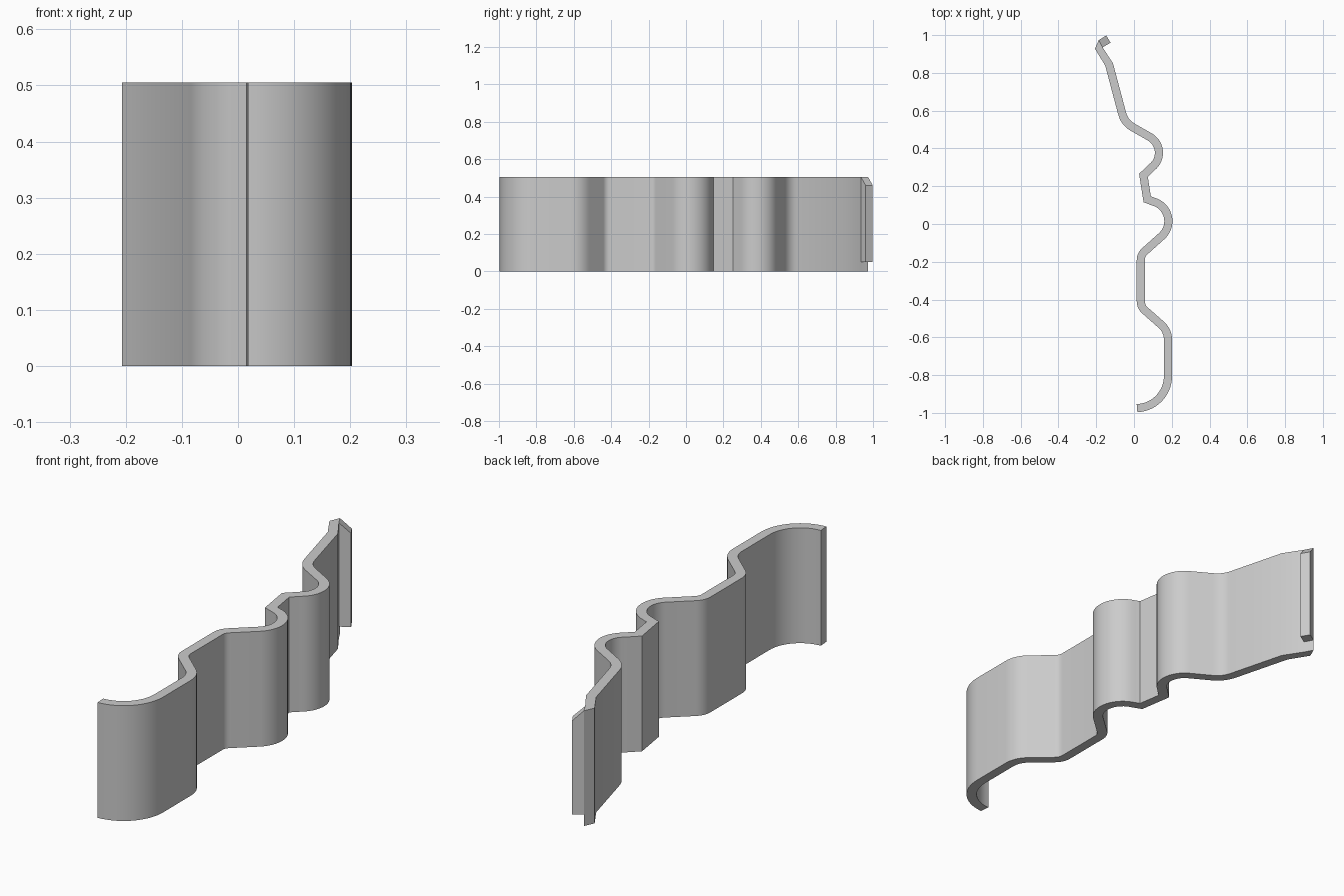
import bpy
import bmesh
from math import cos, sin, radians
from mathutils import Vector

HEIGHT = 0.505
HALF = 0.0215  # half the wall thickness

cube = bpy.data.objects.get("Cube")
if cube:
    bpy.data.objects.remove(cube, do_unlink=True)

grey = bpy.data.materials.new("plain grey")
grey.use_nodes = True
grey.diffuse_color = (0.6, 0.6, 0.6, 1)
grey.node_tree.nodes["Principled BSDF"].inputs["Base Color"].default_value = (0.6, 0.6, 0.6, 1)


def arc(cx, cy, r, start, end, steps=16):
    """Points along a circular arc, angles in degrees."""
    angles = [radians(start + (end - start) * i / steps) for i in range(steps + 1)]
    return [Vector((cx + r * cos(a), cy + r * sin(a))) for a in angles]


def bend(before, corner, after, trim, steps=8):
    """Rounded corner that starts and ends at the trim distance."""
    b, c, a = Vector(before), Vector(corner), Vector(after)
    p = c + (b - c).normalized() * trim
    q = c + (a - c).normalized() * trim
    return [p * (1 - t) ** 2 + c * 2 * t * (1 - t) + q * t ** 2
            for t in (i / steps for i in range(steps + 1))]


def offset(path, dist):
    """Mitred offset to the left of the path."""
    out = []
    for i, p in enumerate(path):
        d0 = (p - path[i - 1]).normalized() if i else None
        d1 = (path[i + 1] - p).normalized() if i < len(path) - 1 else None
        d0, d1 = d0 or d1, d1 or d0
        n0, n1 = Vector((-d0.y, d0.x)), Vector((-d1.y, d1.x))
        m = (n0 + n1).normalized()
        out.append(p + m * dist / m.dot(n0))
    return out


def prism(name, outline, low, high):
    """Closed outline between two heights; high may be one value per point."""
    highs = high if isinstance(high, list) else [high] * len(outline)
    bm = bmesh.new()
    bottom = [bm.verts.new((p[0], p[1], low)) for p in outline]
    top = [bm.verts.new((p[0], p[1], h)) for p, h in zip(outline, highs)]
    bm.faces.new(bottom)
    bm.faces.new(top)
    for i in range(len(outline)):
        j = (i + 1) % len(outline)
        bm.faces.new((bottom[i], bottom[j], top[j], top[i]))
    bmesh.ops.recalc_face_normals(bm, faces=bm.faces)
    mesh = bpy.data.meshes.new(name)
    bm.to_mesh(mesh)
    bm.free()
    mesh.materials.append(grey)
    obj = bpy.data.objects.new(name, mesh)
    bpy.context.collection.objects.link(obj)
    return obj


# Centre line of the strip, from the front curl to the back end
lower_out, lower_in = (0.18, -0.565), (0.036, -0.438)
upper_in, bulge_start = (0.036, -0.162), (0.153, -0.063)
neck, shoulder = (-0.05, 0.537), (-0.132, 0.845)
path = arc(0.01, -0.805, 0.17, -88, 0)
path += bend(path[-1], lower_out, lower_in, 0.05)
path += bend(lower_out, lower_in, upper_in, 0.03)
path += bend(lower_in, upper_in, bulge_start, 0.03)
path += arc(0.075, 0.015, 0.107, -45, 75)
path += [Vector((0.07, 0.131)), Vector((0.05, 0.258))]
path += arc(0.035, 0.377, 0.097, -53, 60)
path += bend(path[-1], neck, shoulder, 0.05)
path += [Vector(shoulder)]

# Wavy strip, closed by a pointed back end
left, right = offset(path, HALF), offset(path, -HALF)
tip = [Vector((-0.166, 0.935)), Vector((-0.187, 0.973)), Vector((-0.207, 0.928))]
strip = prism("wavy_strip", right + tip + left[::-1], 0, HEIGHT)
bpy.context.view_layer.objects.active = strip
strip.select_set(True)
bpy.ops.object.shade_smooth_by_angle(angle=radians(30))

# Hook lip with a sloping top
lip = [tip[1], tip[0], Vector((-0.124, 0.96)), Vector((-0.147, 0.998))]
prism("hook_lip", lip, 0.05, [HEIGHT, HEIGHT, 0.46, 0.46])
